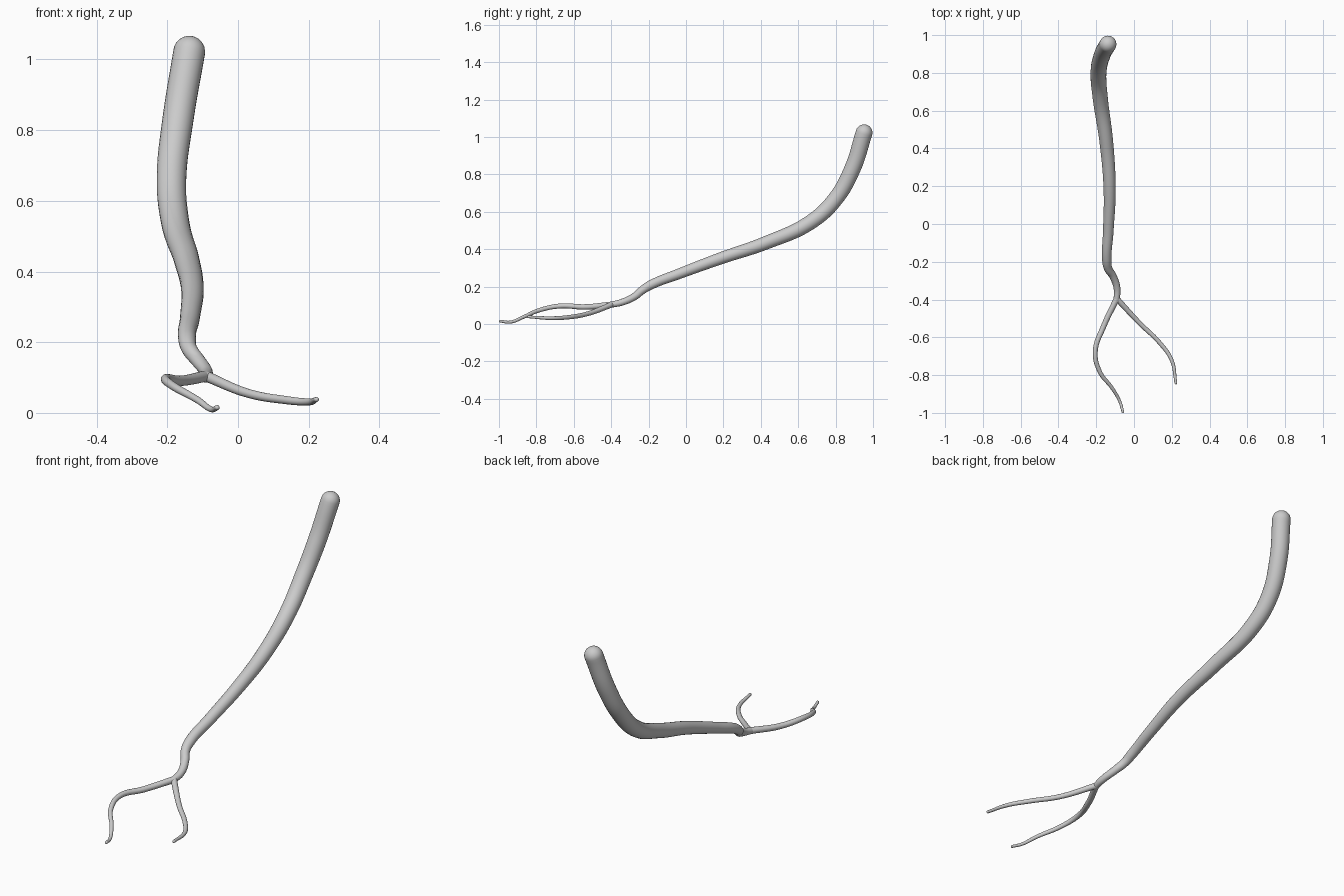
import bpy, bmesh, math
from mathutils import Vector

if "Cube" in bpy.data.objects:
    bpy.data.objects.remove(bpy.data.objects["Cube"])


def round_end(bm, center, direction, r, steps=7):
    # extrude the open rim into a hemisphere
    c, d = Vector(center), Vector(direction).normalized()
    edges = [e for e in bm.edges if e.is_boundary
             and all((v.co - c).length < r * 1.3 for v in e.verts)]
    rim = {v for e in edges for v in e.verts}
    if not rim:
        return
    mid = sum((v.co for v in rim), Vector()) / len(rim)
    scale = 1.0
    for i in range(1, steps + 1):
        a = math.pi / 2 * i / (steps + 0.5)
        ext = bmesh.ops.extrude_edge_only(bm, edges=edges)['geom']
        edges = [g for g in ext if isinstance(g, bmesh.types.BMEdge)]
        base = mid + d * r * math.sin(a)
        prev = mid + d * r * math.sin(math.pi / 2 * (i - 1) / (steps + 0.5))
        k = math.cos(a) / scale
        scale = math.cos(a)
        for v in [g for g in ext if isinstance(g, bmesh.types.BMVert)]:
            v.co = base + (v.co - prev) * k
    bmesh.ops.contextual_create(bm, geom=edges)


def tube(name, pts):
    # tapered round tube through (x, y, z, radius) points
    cu = bpy.data.curves.new(name, 'CURVE')
    cu.dimensions = '3D'
    cu.bevel_depth = 1.0
    cu.bevel_resolution = 10
    cu.resolution_u = 14
    sp = cu.splines.new('BEZIER')
    sp.bezier_points.add(len(pts) - 1)
    for bp, (x, y, z, r) in zip(sp.bezier_points, pts):
        bp.co = (x, y, z)
        bp.radius = r
        bp.handle_left_type = bp.handle_right_type = 'AUTO'
    helper = bpy.data.objects.new(name + "_path", cu)
    bpy.context.collection.objects.link(helper)
    dg = bpy.context.evaluated_depsgraph_get()
    me = bpy.data.meshes.new_from_object(helper.evaluated_get(dg))
    a = Vector(sp.bezier_points[0].co - sp.bezier_points[0].handle_right)
    b = Vector(sp.bezier_points[-1].co - sp.bezier_points[-1].handle_left)
    bpy.data.objects.remove(helper)
    bm = bmesh.new()
    bm.from_mesh(me)
    bmesh.ops.remove_doubles(bm, verts=bm.verts, dist=1e-6)
    round_end(bm, pts[0][:3], a, pts[0][3])
    round_end(bm, pts[-1][:3], b, pts[-1][3])
    bmesh.ops.recalc_face_normals(bm, faces=bm.faces)
    for f in bm.faces:
        f.smooth = True
    bm.to_mesh(me)
    bm.free()
    me.name = name
    bpy.context.collection.objects.link(bpy.data.objects.new(name, me))


# thick stem narrowing down to the fork
tube("main_stem", [
    (-.138, .952, 1.022, .045), (-.170, .89, .83, .044), (-.188, .80, .67, .042),
    (-.179, .67, .547, .040), (-.146, .43, .435, .036), (-.129, .18, .349, .032),
    (-.136, -.035, .269, .028), (-.144, -.19, .208, .025), (-.137, -.235, .180, .022),
    (-.112, -.275, .147, .020), (-.09, -.34, .117, .018), (-.092, -.405, .102, .016)])

# left and right thin branches
tube("left_branch", [
    (-.091, -.395, .104, .016), (-.16, -.54, .091, .0145), (-.205, -.675, .096, .013),
    (-.182, -.78, .075, .0115), (-.115, -.87, .037, .0095), (-.075, -.94, .010, .008),
    (-.059, -.993, .015, .007)])
tube("right_branch", [
    (-.091, -.395, .104, .015), (.03, -.525, .055, .0125), (.137, -.63, .036, .0115),
    (.199, -.72, .031, .010), (.222, -.842, .038, .007)])
